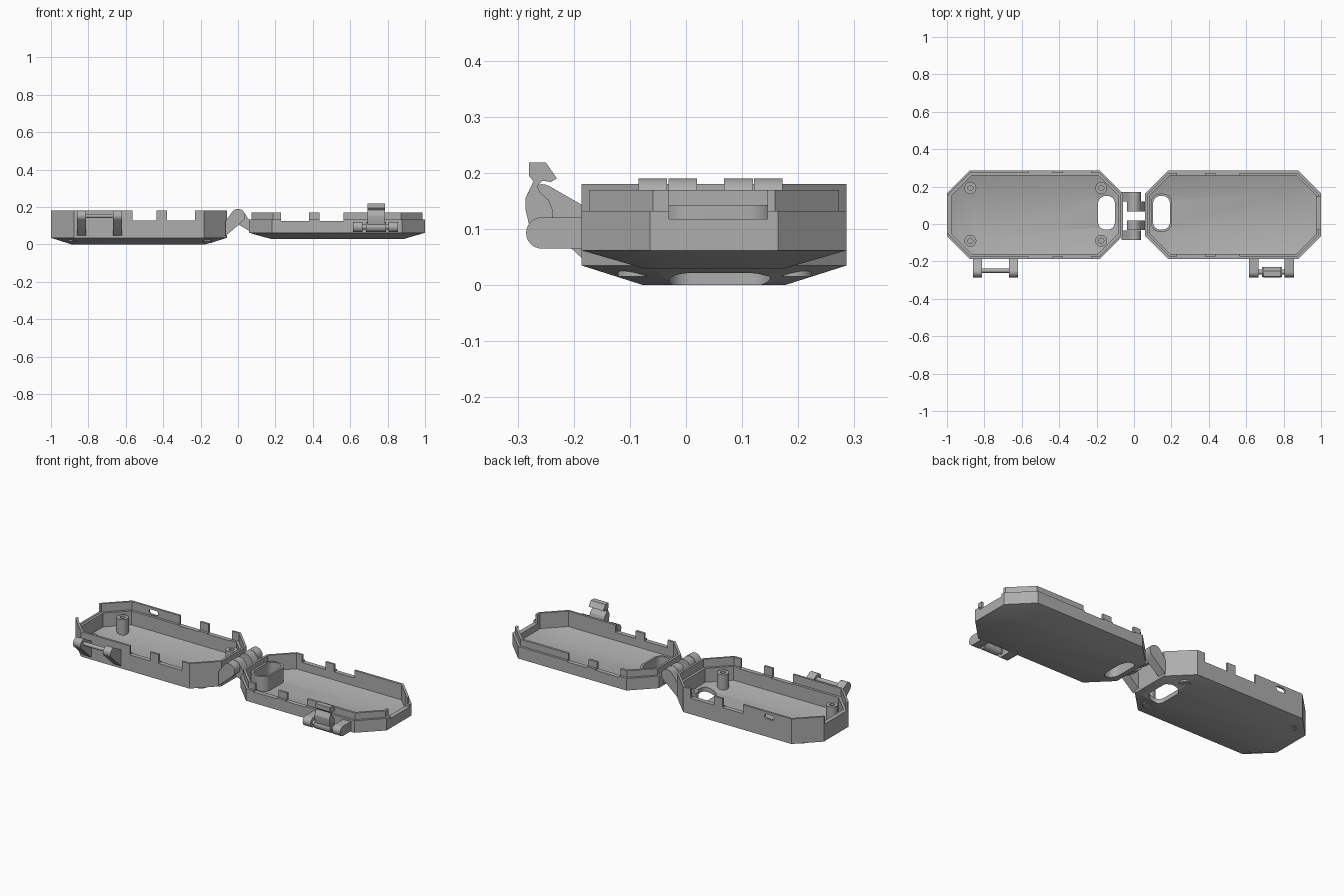
import bpy, bmesh
from math import cos, sin, pi, radians

if "Cube" in bpy.data.objects:
    bpy.data.objects.remove(bpy.data.objects["Cube"])

grey = bpy.data.materials.new("plain grey plastic")
grey.use_nodes = True
COLOUR = (0.42, 0.42, 0.42, 1)
grey.diffuse_color = COLOUR
grey.node_tree.nodes["Principled BSDF"].inputs["Base Color"].default_value = COLOUR

YC = 0.05          # middle of the case in y
HALF_Y = 0.236     # half of its width


def finish(bm, name):
    bmesh.ops.recalc_face_normals(bm, faces=bm.faces[:])
    mesh = bpy.data.meshes.new(name)
    bm.to_mesh(mesh)
    bm.free()
    mesh.materials.append(grey)
    ob = bpy.data.objects.new(name, mesh)
    bpy.context.collection.objects.link(ob)
    return ob


def circle(cx, cy, r, n=24):
    return [(cx + r * cos(2 * pi * i / n), cy + r * sin(2 * pi * i / n)) for i in range(n)]


def place(axis, p, d):
    return {"x": (d, p[0], p[1]), "y": (p[0], d, p[1]), "z": (p[0], p[1], d)}[axis]


def add_prism(bm, axis, points, a, b):
    """Extrude a 2D outline along an axis."""
    low = [bm.verts.new(place(axis, p, a)) for p in points]
    high = [bm.verts.new(place(axis, p, b)) for p in points]
    bm.faces.new(low)
    bm.faces.new(high)
    for i in range(len(points)):
        j = (i + 1) % len(points)
        bm.faces.new((low[i], low[j], high[j], high[i]))


def hull(points):
    """Convex outline round 2D points."""
    pts = sorted(set(points))

    def chain(seq):
        out = []
        for p in seq:
            while len(out) > 1 and ((out[-1][0] - out[-2][0]) * (p[1] - out[-2][1])
                                    - (out[-1][1] - out[-2][1]) * (p[0] - out[-2][0])) <= 1e-9:
                out.pop()
            out.append(p)
        return out[:-1]
    return chain(pts) + chain(pts[::-1])


def rounded(x0, x1, y0, y1, r):
    return hull([p for x in (x0 + r, x1 - r) for y in (y0 + r, y1 - r)
                 for p in circle(x, y, r, 32)])


def rect(x0, x1, y0, y1):
    return [(x0, y0), (x1, y0), (x1, y1), (x0, y1)]


def prisms(name, parts):
    bm = bmesh.new()
    for part in parts:
        add_prism(bm, *part)
    return finish(bm, name)


def cut(ob, parts):
    """Subtract prisms from an object, then discard the cutter."""
    cutter = prisms("cutter", parts)
    cutter.hide_render = True
    mod = ob.modifiers.new("cut", "BOOLEAN")
    mod.operation, mod.solver, mod.object = "DIFFERENCE", "EXACT", cutter
    graph = bpy.context.evaluated_depsgraph_get()
    mesh = bpy.data.meshes.new_from_object(ob.evaluated_get(graph))
    ob.modifiers.clear()
    ob.data = mesh
    bpy.data.objects.remove(cutter)


def shell(name, side, rings):
    """Loft octagon rings given as (inset, height) into a hollow tray."""
    bm = bmesh.new()
    loops = []
    for d, z in rings:
        hx, hy, c = 0.47 - d, HALF_Y - d, 0.122 - 0.586 * d
        pts = [(hx, hy - c), (hx - c, hy), (c - hx, hy), (-hx, hy - c),
               (-hx, c - hy), (c - hx, -hy), (hx - c, -hy), (hx, c - hy)]
        loops.append([bm.verts.new((side * 0.53 + x, YC + y, z)) for x, y in pts])
    for lo, hi in zip(loops, loops[1:]):
        for i in range(8):
            j = (i + 1) % 8
            bm.faces.new((lo[i], lo[j], hi[j], hi[i]))
    bm.faces.new(loops[0])
    bm.faces.new(loops[-1])
    return finish(bm, name)


def sx(side, a, b):
    return (a, b) if side > 0 else (-b, -a)


def cuts(side, floor, end_y, end_z):
    """Strap hole, two notches in each long wall and one in the far end."""
    parts = [("z", rounded(*sx(side, 0.102, 0.192), -0.03, 0.15, 0.04), -0.05, 0.3)]
    for a, b in ((0.23, 0.38), (0.435, 0.565)):
        for y0, y1 in ((-0.25, -0.13), (0.23, 0.35)):
            parts.append(("z", rect(*sx(side, a, b), y0, y1), floor, 0.3))
    parts.append(("z", rect(*sx(side, 0.93, 1.1), *end_y), end_z, 0.3))
    return parts


# Deep half with a thin outer rim
deep_tray = shell("deep_tray", -1, [(0.11, 0), (0, 0.035), (0, 0.18), (0.012, 0.18),
                                    (0.012, 0.132), (0.026, 0.132), (0.026, 0.052), (0.115, 0.025)])
cut(deep_tray, cuts(-1, 0.128, (-0.05, 0.155), 0.134)
    + [("y", rounded(-0.765, -0.705, 0.138, 0.166, 0.0139), 0.2, 0.35)])

# Shallow half with a nesting inner lip
shallow_tray = shell("shallow_tray", 1, [(0.11, 0.03), (0, 0.062), (0, 0.132), (0.013, 0.132),
                                         (0.013, 0.17), (0.026, 0.17), (0.026, 0.08), (0.115, 0.053)])
cut(shallow_tray, cuts(1, 0.126, (-0.03, 0.145), 0.118))

# Strap tunnel inside the shallow half
tunnel = prisms("strap_tunnel", [("z", rounded(0.09, 0.204, -0.042, 0.162, 0.05), 0.056, 0.143)])
cut(tunnel, [("z", rounded(0.102, 0.192, -0.03, 0.15, 0.04), 0, 0.3)])

# Screw posts in the deep half
posts = prisms("screw_posts", [("z", circle(x, y, 0.032), 0.015, 0.12)
                               for x in (-0.875, -0.175) for y in (-0.09, 0.192)])
cut(posts, [("z", circle(x, y, 0.014), 0.06, 0.2)
            for x in (-0.875, -0.175) for y in (-0.09, 0.192)])

# Interleaved hinge knuckles with arms down to each tray
knuckle = circle(0, 0.152, 0.038)
left_arm = hull(knuckle + [(-0.066, 0.045), (-0.066, 0.125)])
right_arm = hull(knuckle + [(0.066, 0.068), (0.066, 0.12)])
prisms("deep_hinge_knuckles", [("y", left_arm, a, b) for a, b in ((-0.085, -0.034), (0.121, 0.172))])
prisms("shallow_hinge_knuckles", [("y", right_arm, a, b) for a, b in ((-0.031, 0.02), (0.068, 0.119))])

# Catch brackets and bar on the deep half
bracket = hull(circle(-0.257, 0.152, 0.028) + [(-0.18, 0.043), (-0.18, 0.14)])
prisms("catch_brackets", [("x", bracket, a, b) for a, b in ((-0.86, -0.812), (-0.668, -0.62))])
prisms("catch_bar", [("x", circle(-0.25, 0.152, 0.011), -0.82, -0.66)])

# Latch brackets and pin on the shallow half
bracket = hull(circle(-0.257, 0.093, 0.028) + [(-0.18, 0.065), (-0.18, 0.121)])
prisms("latch_brackets", [("x", bracket, a, b) for a, b in ((0.615, 0.665), (0.805, 0.855))])
prisms("latch_pin", [("x", circle(-0.257, 0.093, 0.013), 0.64, 0.83)])

# Hooked latch clip
hook = [(-0.278, 0.1), (-0.286, 0.135), (-0.286, 0.155), (-0.272, 0.185), (-0.28, 0.195), (-0.28, 0.219),
        (-0.25, 0.219), (-0.23, 0.19), (-0.241, 0.184), (-0.256, 0.186), (-0.265, 0.176),
        (-0.26, 0.165), (-0.245, 0.152), (-0.238, 0.135), (-0.238, 0.1)]
prisms("latch_clip", [("x", hook, 0.693, 0.787)])
prisms("latch_barrel", [("x", circle(-0.257, 0.093, 0.027), 0.685, 0.79)])

# Crisp edges, smooth cylinders
bpy.ops.object.select_all(action="DESELECT")
for ob in bpy.context.scene.objects:
    if ob.type == "MESH" and ob.data.materials and ob.data.materials[0] == grey:
        ob.select_set(True)
        bpy.context.view_layer.objects.active = ob
bpy.ops.object.shade_smooth_by_angle(angle=radians(25))
